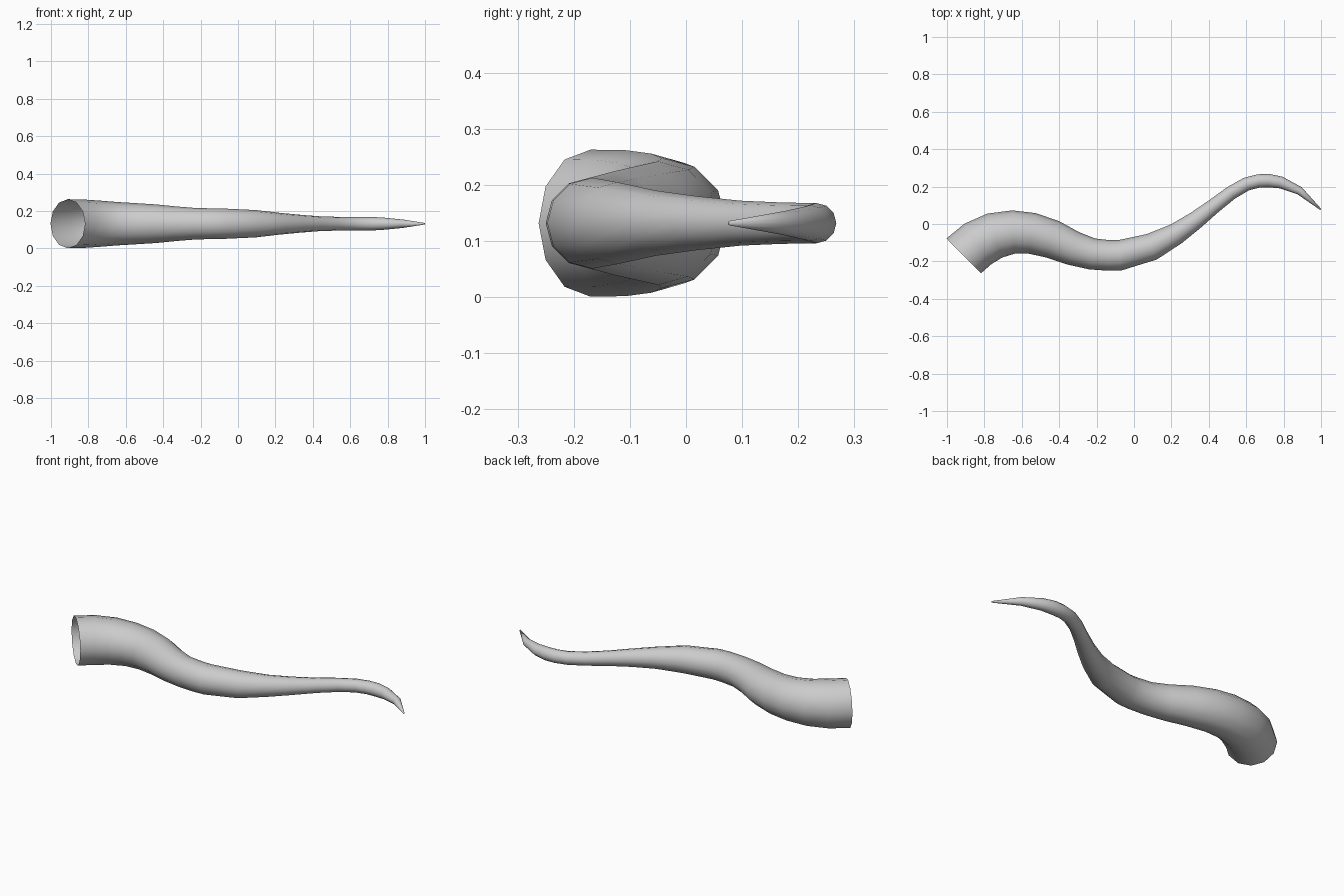
import bpy, bmesh
from math import cos, sin, pi
from mathutils import Vector

if "Cube" in bpy.data.objects:
    bpy.data.objects.remove(bpy.data.objects["Cube"])

SIDES = 12
HEIGHT = 0.132
# Centre line of the tapering horn: x, y, radius
PATH = [
    (-0.91, -0.17, 0.131), (-0.835, -0.107, 0.130), (-0.745, -0.062, 0.124),
    (-0.645, -0.043, 0.116), (-0.545, -0.050, 0.110), (-0.435, -0.082, 0.103),
    (-0.325, -0.130, 0.092), (-0.225, -0.160, 0.084), (-0.135, -0.168, 0.082),
    (-0.075, -0.167, 0.081), (0.095, -0.122, 0.073), (0.225, -0.053, 0.058),
    (0.33, 0.02, 0.048), (0.43, 0.098, 0.040), (0.52, 0.167, 0.037),
    (0.60, 0.213, 0.036), (0.665, 0.23, 0.036), (0.72, 0.232, 0.036),
    (0.785, 0.222, 0.032), (0.885, 0.178, 0.022), (0.998, 0.078, 0.004),
]

bm = bmesh.new()
centres = [Vector((x, y, HEIGHT)) for x, y, r in PATH]
rings = []
for i, c in enumerate(centres):
    # Direction of the centre line, and the sideways axis of the ring
    if i == 0:
        t = Vector((1, 1, 0)).normalized()
    elif i == len(centres) - 1:
        t = (c - centres[i - 1]).normalized()
    else:
        t = ((c - centres[i - 1]).normalized()
             + (centres[i + 1] - c).normalized()).normalized()
    side = Vector((t.y, -t.x, 0))
    r = PATH[i][2]
    rings.append([bm.verts.new(c + side * r * cos(2 * pi * k / SIDES)
                               + Vector((0, 0, r * sin(2 * pi * k / SIDES))))
                  for k in range(SIDES)])

# Skin between rings, closed tip, open base
for a, b in zip(rings, rings[1:]):
    for k in range(SIDES):
        n = (k + 1) % SIDES
        bm.faces.new((a[k], a[n], b[n], b[k]))
bm.faces.new(rings[-1])
bmesh.ops.recalc_face_normals(bm, faces=bm.faces)
for f in bm.faces:
    f.smooth = True

mesh = bpy.data.meshes.new("curved_horn")
bm.to_mesh(mesh)
bm.free()
horn = bpy.data.objects.new("curved_horn", mesh)
bpy.context.collection.objects.link(horn)
